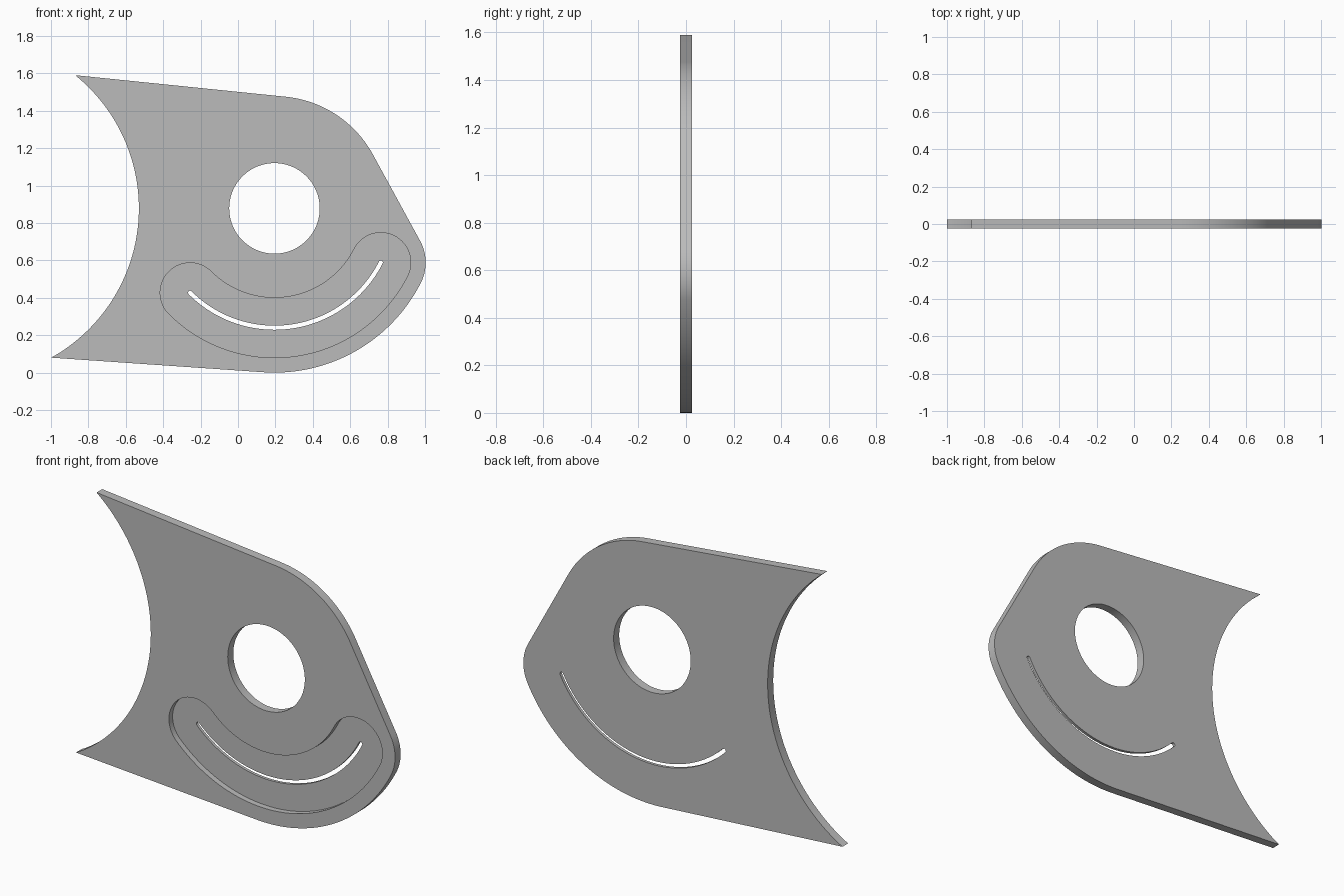
import bpy, bmesh
from math import cos, sin, acos, atan2, hypot, pi, radians

if "Cube" in bpy.data.objects:
    bpy.data.objects.remove(bpy.data.objects["Cube"])

HALF = 0.025                      # half the plate thickness
RECESS = 0.033                    # depth of the front pocket
HUB = (0.195, 0.878)              # centre shared by hole, slot and rim
TRACK = 0.638                     # radius of the slot's centre line
A_LEFT, A_RIGHT = radians(225), radians(333)

grey = bpy.data.materials.new("plate_grey")
grey.use_nodes = True
grey.diffuse_color = (0.5, 0.5, 0.5, 1)
grey.node_tree.nodes["Principled BSDF"].inputs["Base Color"].default_value = (0.5, 0.5, 0.5, 1)


def polar(c, r, a):
    return (c[0] + r * cos(a), c[1] + r * sin(a))


def arc(c, r, a0, a1, n):
    return [polar(c, r, a0 + (a1 - a0) * i / n) for i in range(n + 1)]


def tangent_angle(p, r, side):
    """Angle on the hub circle where the line from p touches it."""
    dx, dz = p[0] - HUB[0], p[1] - HUB[1]
    return atan2(dz, dx) + side * acos(r / hypot(dx, dz))


def bean(width):
    """Curved slot outline with round ends, following the track."""
    left, right = polar(HUB, TRACK, A_LEFT), polar(HUB, TRACK, A_RIGHT)
    pts = arc(HUB, TRACK + width, A_LEFT, A_RIGHT, 64)
    pts += arc(right, width, A_RIGHT, A_RIGHT + pi, 32)[1:]
    pts += arc(HUB, TRACK - width, A_RIGHT, A_LEFT, 64)[1:]
    pts += arc(left, width, A_LEFT + pi, A_LEFT + 2 * pi, 32)[1:-1]
    return pts


def prism(name, pts, y0, y1):
    bm = bmesh.new()
    face = bm.faces.new([bm.verts.new((x, y0, z)) for x, z in pts])
    ext = bmesh.ops.extrude_face_region(bm, geom=[face])["geom"]
    for v in ext:
        if isinstance(v, bmesh.types.BMVert):
            v.co.y = y1
    bmesh.ops.recalc_face_normals(bm, faces=bm.faces)
    mesh = bpy.data.meshes.new(name)
    bm.to_mesh(mesh)
    bm.free()
    mesh.materials.append(grey)
    obj = bpy.data.objects.new(name, mesh)
    bpy.context.collection.objects.link(obj)
    return obj


# Plate outline: rounded shoulder, nose, belly, and concave left edge
top_tip, low_tip = (-0.87, 1.59), (-1.0, 0.08)
R_TOP, R_NOSE = 0.6, 0.24
R_BELLY = TRACK + R_NOSE
nose = polar(HUB, TRACK, A_RIGHT)
a_flank = A_RIGHT - 2 * pi + acos((R_TOP - R_NOSE) / TRACK)
a_top = tangent_angle(top_tip, R_TOP, -1)
a_low = tangent_angle(low_tip, R_BELLY, 1) % (2 * pi)
bite, R_BITE = (-1.444, HUB[1]), 0.914
b_low = atan2(low_tip[1] - bite[1], low_tip[0] - bite[0])
b_top = atan2(top_tip[1] - bite[1], top_tip[0] - bite[0])

outline = arc(HUB, R_BELLY, a_low, A_RIGHT, 48)
outline += arc(nose, R_NOSE, A_RIGHT - 2 * pi, a_flank, 24)[1:]
outline += arc(HUB, R_TOP, a_flank, a_top, 32)
outline += [top_tip] + arc(bite, R_BITE, b_top, b_low, 64)[1:-1] + [low_tip]
plate = prism("plate", outline, -HALF, HALF)

# Round hole, front pocket and through slot
cutters = [
    prism("hole_cutter", arc(HUB, 0.242, 0, 2 * pi, 96)[:-1], -0.1, 0.1),
    prism("pocket_cutter", bean(0.16), -0.1, RECESS - HALF),
    prism("slot_cutter", bean(0.011), -0.1, 0.1),
]
bpy.ops.object.select_all(action="DESELECT")
bpy.context.view_layer.objects.active = plate
plate.select_set(True)
for cutter in cutters:
    cutter.hide_render = True
    mod = plate.modifiers.new(cutter.name, "BOOLEAN")
    mod.operation = "DIFFERENCE"
    mod.solver = "EXACT"
    mod.object = cutter
    bpy.ops.object.modifier_apply(modifier=mod.name)
    bpy.data.objects.remove(cutter)

bpy.ops.object.shade_smooth_by_angle(angle=radians(30))
